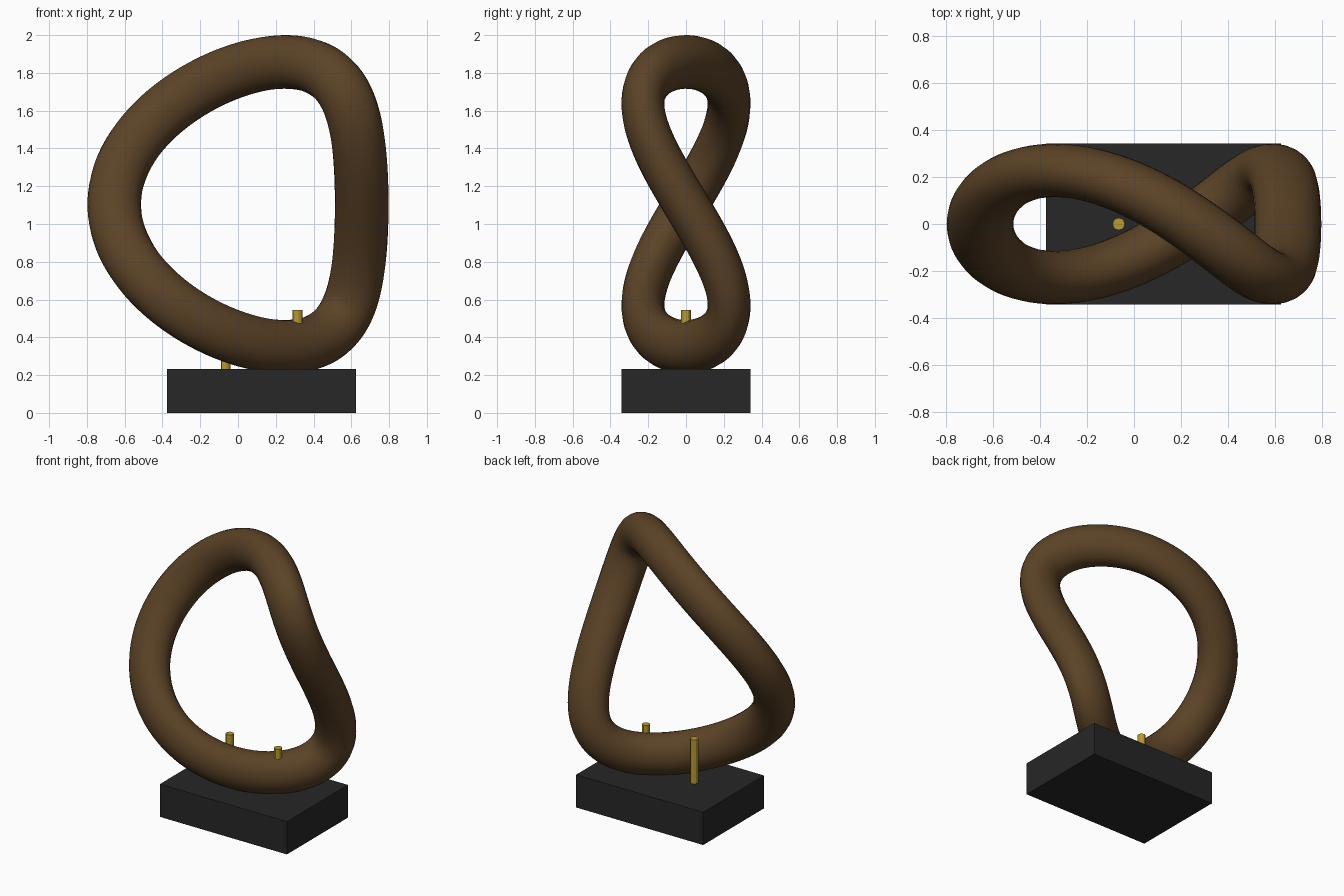
import bpy
from math import sin, cos, tau

cube = bpy.data.objects.get("Cube")
if cube:
    bpy.data.objects.remove(cube, do_unlink=True)


def make_material(name, rgb):
    mat = bpy.data.materials.new(name)
    mat.use_nodes = True
    mat.diffuse_color = (*rgb, 1)
    mat.node_tree.nodes["Principled BSDF"].inputs["Base Color"].default_value = (*rgb, 1)
    return mat


bronze = make_material("bronze brown", (0.105, 0.055, 0.02))
charcoal = make_material("charcoal", (0.02, 0.02, 0.02))
brass = make_material("brass", (0.48, 0.32, 0.03))


# Twisted ring: a closed path swept with a round section, slimmer front to back
def ring_point(t):
    return (0.655 * cos(t) + 0.25 * sin(t) ** 2,
            -0.285 * sin(2 * t),
            1.104 + 0.754 * sin(t))


STEPS = 160
SLIMNESS = 0.8
curve = bpy.data.curves.new("twisted_ring", "CURVE")
curve.dimensions = "3D"
curve.bevel_depth = 0.142
curve.bevel_resolution = 10
spline = curve.splines.new("POLY")
spline.points.add(STEPS - 1)
for i, point in enumerate(spline.points):
    point.co = (*ring_point(tau * i / STEPS), 1)
spline.use_cyclic_u = True
ring = bpy.data.objects.new("twisted_ring", curve)
bpy.context.collection.objects.link(ring)
bpy.ops.object.select_all(action="DESELECT")
ring.select_set(True)
bpy.context.view_layer.objects.active = ring
bpy.ops.object.convert(target="MESH")
ring = bpy.context.object
for vertex in ring.data.vertices:
    vertex.co.y *= SLIMNESS
ring.data.materials.clear()
ring.data.materials.append(bronze)
bpy.ops.object.shade_smooth()

# Plinth
BASE_TOP = 0.233
bpy.ops.mesh.primitive_cube_add(size=1, location=(0.125, 0, BASE_TOP / 2))
plinth = bpy.context.object
plinth.name = "plinth"
plinth.scale = (1, 0.685, BASE_TOP)
plinth.data.materials.append(charcoal)

# Mounting pins, standing either side of the ring's lowest point
PIN_TOP = 0.546
PIN_BOTTOM = 0.2
for name, x in (("right_pin", -0.065), ("left_pin", 0.315)):
    bpy.ops.mesh.primitive_cylinder_add(
        vertices=12, radius=0.026, depth=PIN_TOP - PIN_BOTTOM,
        location=(x, 0, (PIN_TOP + PIN_BOTTOM) / 2))
    pin = bpy.context.object
    pin.name = name
    pin.data.materials.append(brass)
    bpy.ops.object.shade_smooth_by_angle()
